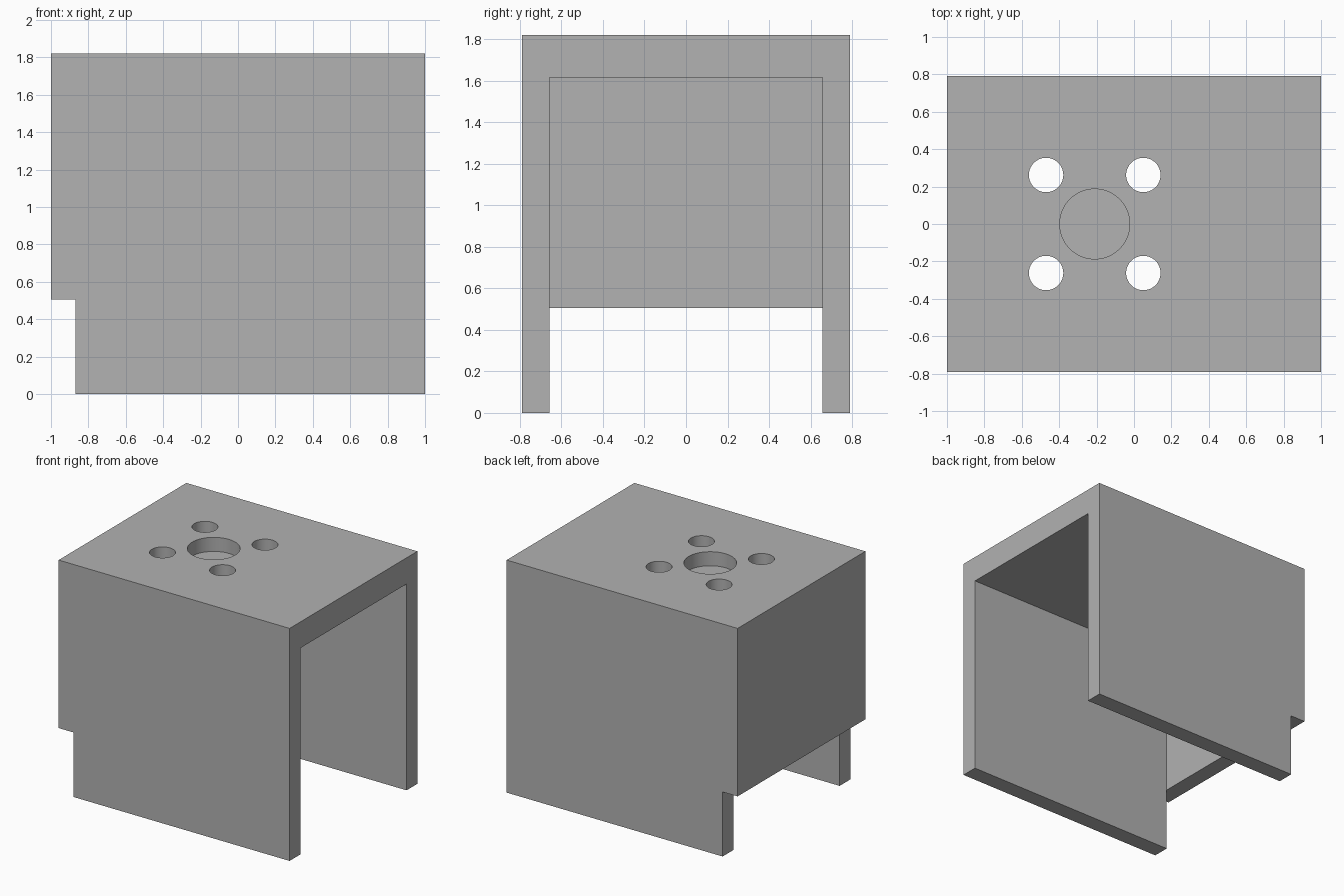
import bpy
import bmesh
import math

old = bpy.data.objects.get("Cube")
if old:
    bpy.data.objects.remove(old, do_unlink=True)

# Overall sizes
HALF_X, HALF_Y, HEIGHT = 1.0, 0.79, 1.82
INNER_Y = 0.657          # inside face of the side walls
REAR_X = -0.87           # inside face of the end wall
CEILING = 1.615          # underside of the top plate
STEP_Z = 0.505           # lower edge of the end wall
HOLE_X = -0.21           # centre of the hole pattern

grey = bpy.data.materials.new("plain grey")
grey.use_nodes = True
grey.diffuse_color = (0.445, 0.445, 0.445, 1)
grey.node_tree.nodes["Principled BSDF"].inputs["Base Color"].default_value = grey.diffuse_color


def extrude_profile(name, points, half_width):
    """Extrude an x-z outline along y, symmetric about y = 0."""
    bm = bmesh.new()
    face = bm.faces.new([bm.verts.new((x, -half_width, z)) for x, z in points])
    moved = bmesh.ops.extrude_face_region(bm, geom=[face])["geom"]
    verts = [v for v in moved if isinstance(v, bmesh.types.BMVert)]
    bmesh.ops.translate(bm, vec=(0, 2 * half_width, 0), verts=verts)
    bmesh.ops.recalc_face_normals(bm, faces=bm.faces)
    mesh = bpy.data.meshes.new(name)
    bm.to_mesh(mesh)
    bm.free()
    mesh.materials.append(grey)
    obj = bpy.data.objects.new(name, mesh)
    bpy.context.collection.objects.link(obj)
    return obj


def cylinder(name, x, y, radius, bottom, top):
    bpy.ops.mesh.primitive_cylinder_add(vertices=64, radius=radius, depth=top - bottom,
                                        location=(x, y, (bottom + top) / 2))
    obj = bpy.context.object
    obj.name = name
    obj.data.materials.append(grey)
    return obj


def cut(target, cutter):
    """Subtract the cutter from the target, then discard the cutter."""
    cutter.hide_render = True
    mod = target.modifiers.new("cut", "BOOLEAN")
    mod.operation = "DIFFERENCE"
    mod.solver = "EXACT"
    mod.object = cutter
    bpy.ops.object.select_all(action="DESELECT")
    bpy.context.view_layer.objects.active = target
    target.select_set(True)
    bpy.ops.object.modifier_apply(modifier=mod.name)
    bpy.data.objects.remove(cutter, do_unlink=True)


# Housing block with a stepped lower corner
housing = extrude_profile("bracket_housing", [
    (REAR_X, 0), (HALF_X, 0), (HALF_X, HEIGHT),
    (-HALF_X, HEIGHT), (-HALF_X, STEP_Z), (REAR_X, STEP_Z)], HALF_Y)

# Hollow interior, open at the bottom and one end
cut(housing, extrude_profile("interior_cutter", [
    (REAR_X, -0.2), (1.2, -0.2), (1.2, CEILING), (REAR_X, CEILING)], INNER_Y))

# Blind centre recess
cut(housing, cylinder("recess_cutter", HOLE_X, 0, 0.187, HEIGHT - 0.11, 2))

# Four through holes around the recess
for sx in (-1, 1):
    for sy in (-1, 1):
        cut(housing, cylinder("bolt_hole_cutter", HOLE_X + sx * 0.26, sy * 0.262,
                              0.092, 1.5, 2))

bpy.ops.object.shade_smooth_by_angle(angle=math.radians(30))
